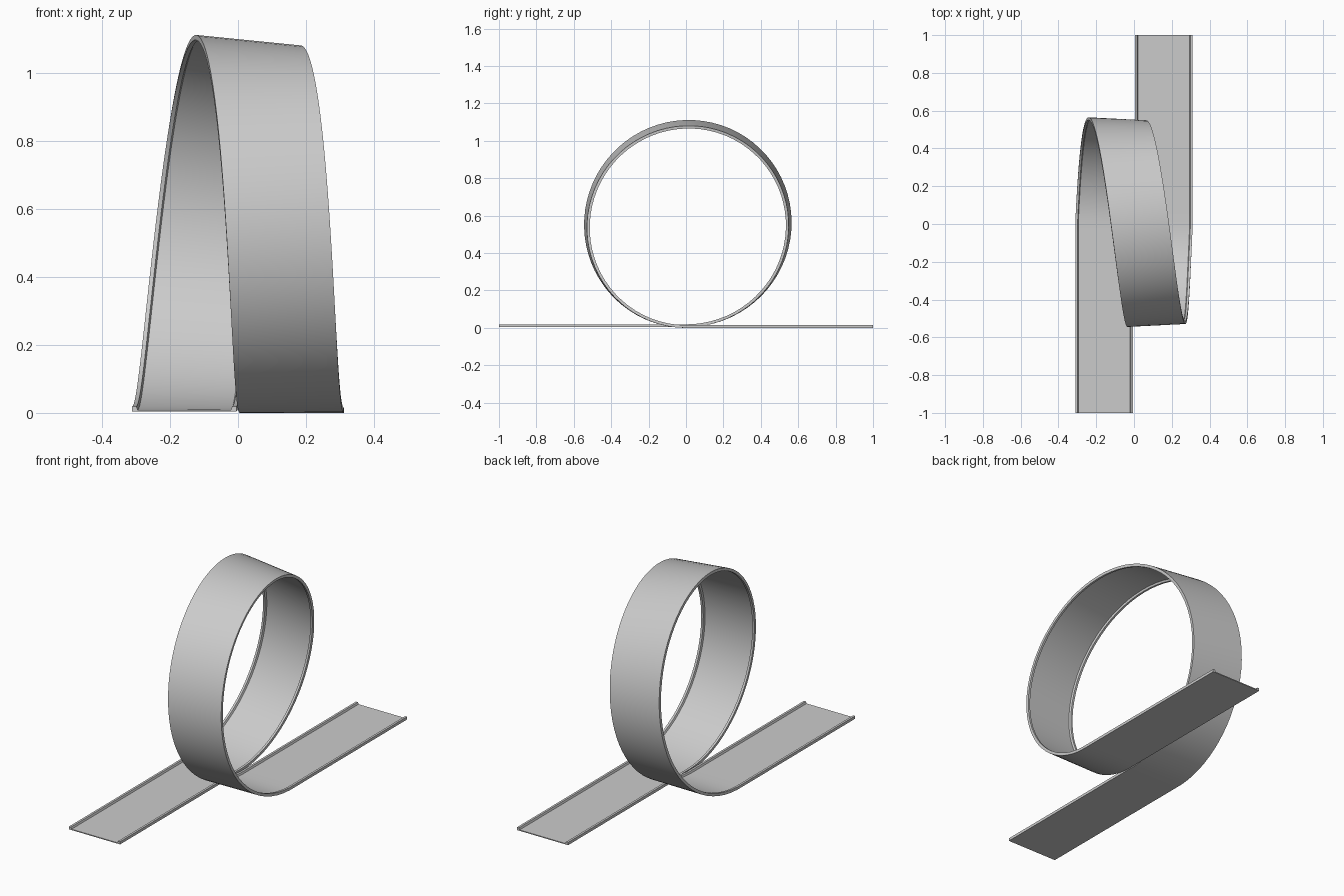
import bpy
import bmesh
from math import sin, cos, pi
from mathutils import Vector

cube = bpy.data.objects.get("Cube")
if cube:
    bpy.data.objects.remove(cube, do_unlink=True)

SIDE = 0.158        # sideways offset of the two straights
HALF = 0.153        # half the track width
RADIUS = 0.547
LOOP_STEPS = 72
BANK = 0.1

# One plain grey
grey = bpy.data.materials.new("track_grey")
grey.use_nodes = True
colour = (0.6, 0.6, 0.6, 1)
grey.diffuse_color = colour
grey.node_tree.nodes["Principled BSDF"].inputs["Base Color"].default_value = colour


def loop_point(t):
    """Centre line of the loop, t from 0 to 1, drifting from left to right."""
    a = 2 * pi * t
    lift = sin(pi * t)
    x = SIDE * (2 * t - 1) - 0.024 * sin(a) + 0.03 * lift ** 2
    y = RADIUS * sin(a) + 0.014 * lift
    z = RADIUS * (1 - cos(a)) + 0.004 * (1 - t)
    return Vector((x, y, z))


# Path: straight approach, loop, straight exit, each with its bank angle
path = [(Vector((-SIDE, y, 0.004)), 0) for y in (-1, -0.5, -0.06)]
for i in range(LOOP_STEPS + 1):
    t = i / LOOP_STEPS
    path.append((loop_point(t), BANK * sin(pi * t) ** 2))
path += [(Vector((SIDE, y, 0)), 0) for y in (0.06, 0.5, 1)]

# Channel section: thin floor with a raised lip along both edges
half_section = [(HALF, 0), (HALF, 0.015), (HALF - 0.012, 0.015), (HALF - 0.016, 0.005)]
section = half_section + [(-u, v) for u, v in reversed(half_section)]

# Sweep the section along the path
bm = bmesh.new()
rings = []
for i, (point, bank) in enumerate(path):
    before = path[max(i - 1, 0)][0]
    after = path[min(i + 1, len(path) - 1)][0]
    tangent = (after - before).normalized()
    if i in (0, len(path) - 1):
        tangent = Vector((0, 1, 0))
    across = Vector((1, 0, 0))
    across = (across - tangent * across.dot(tangent)).normalized()
    inward = across.cross(tangent)
    side = across * cos(bank) + inward * sin(bank)
    up = side.cross(tangent)
    rings.append([bm.verts.new(point + side * u + up * v) for u, v in section])

n = len(section)
for a, b in zip(rings, rings[1:]):
    for k in range(n):
        m = (k + 1) % n
        bm.faces.new((a[k], a[m], b[m], b[k]))

# End caps: the two lips and the floor between them
for ring in (rings[0], rings[-1]):
    bm.faces.new(ring)
bmesh.ops.recalc_face_normals(bm, faces=bm.faces)

mesh = bpy.data.meshes.new("loop_track")
bm.to_mesh(mesh)
bm.free()
mesh.materials.append(grey)
track = bpy.data.objects.new("loop_track", mesh)
bpy.context.collection.objects.link(track)
bpy.context.view_layer.objects.active = track
track.select_set(True)
bpy.ops.object.shade_smooth_by_angle(angle=pi / 6)
